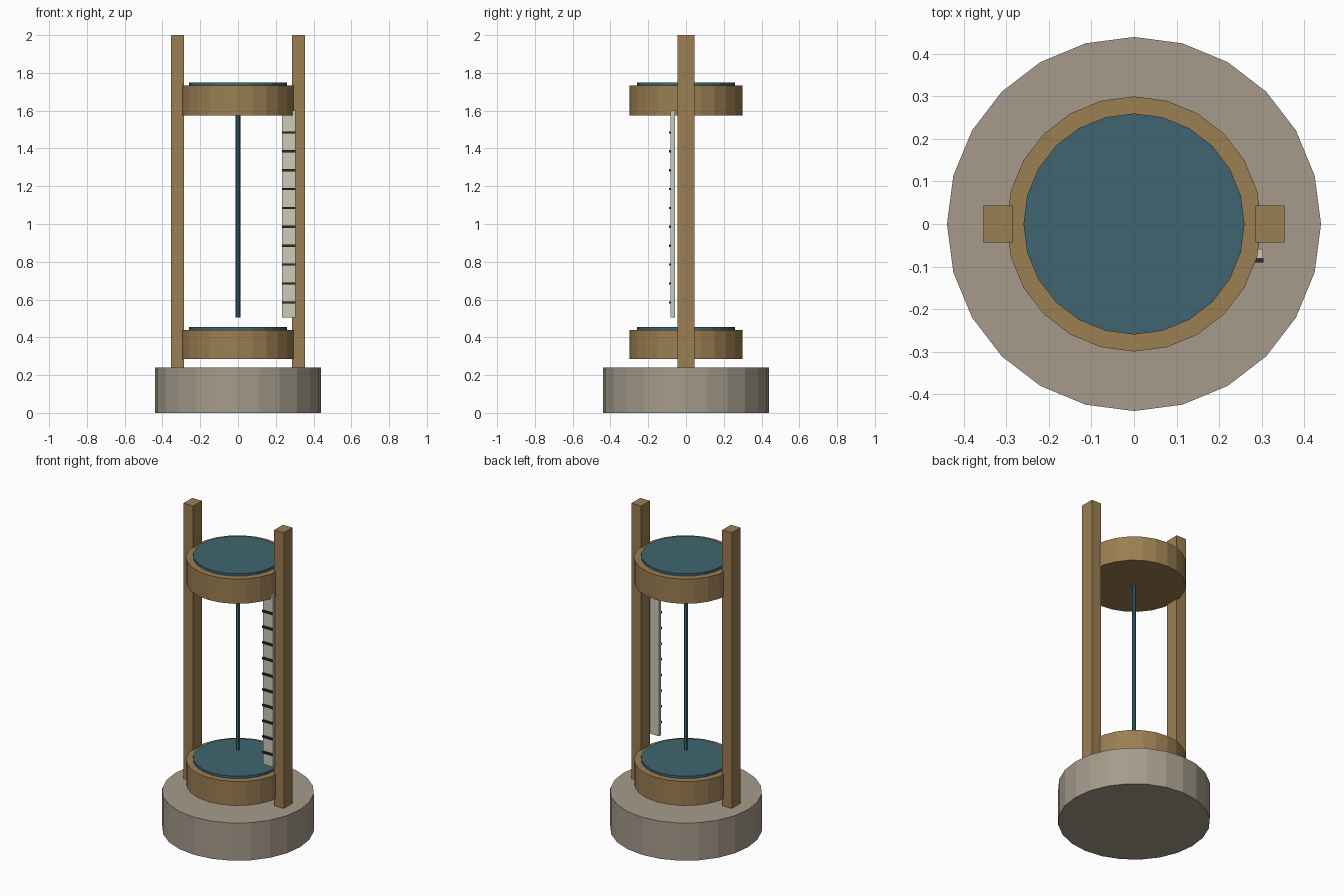
import bpy

if "Cube" in bpy.data.objects:
    bpy.data.objects.remove(bpy.data.objects["Cube"])


def material(name, rgb):
    mat = bpy.data.materials.new(name)
    mat.diffuse_color = (*rgb, 1)
    mat.use_nodes = True
    mat.node_tree.nodes["Principled BSDF"].inputs["Base Color"].default_value = mat.diffuse_color
    return mat


STONE = material("stone", (0.38, 0.33, 0.26))
WOOD = material("wood", (0.33, 0.21, 0.085))
WATER = material("water", (0.05, 0.13, 0.16))
IVORY = material("ivory", (0.62, 0.59, 0.50))
DARK = material("dark", (0.03, 0.025, 0.02))


def drum(name, radius, z0, z1, mat, sides=24):
    """Upright cylinder with a corner on the +x axis."""
    bpy.ops.mesh.primitive_cylinder_add(
        vertices=sides, radius=radius, depth=z1 - z0, location=(0, 0, (z0 + z1) / 2))
    obj = bpy.context.object
    obj.name = name
    obj.data.materials.append(mat)
    return obj


def box(name, x, y, z, mat):
    """Box given by its (min, max) range on each axis."""
    bpy.ops.mesh.primitive_cube_add(
        size=1, location=[(a + b) / 2 for a, b in (x, y, z)])
    obj = bpy.context.object
    obj.name = name
    obj.scale = [b - a for a, b in (x, y, z)]
    bpy.ops.object.transform_apply(location=False, rotation=False, scale=True)
    obj.data.materials.append(mat)
    return obj


# Stone base
drum("base", 0.44, 0, 0.24, STONE)

# Two wooden vessels, each with a disc of water standing just above the rim
for level, z0, z1 in (("lower", 0.285, 0.44), ("upper", 1.575, 1.733)):
    drum(level + "_vessel", 0.30, z0, z1, WOOD)
    drum(level + "_water", 0.26, z1 - 0.02, z1 + 0.015, WATER)

# Thin stream falling between the vessels
drum("water_stream", 0.013, 0.505, 1.58, WATER, sides=8)

# Side posts
for side, cx in (("left", -0.32), ("right", 0.32)):
    box(side + "_post", (cx - 0.034, cx + 0.034), (-0.044, 0.044), (0.24, 2.0), WOOD)

# Measuring scale with its tick marks
box("scale_plate", (0.232, 0.304), (-0.081, -0.059), (0.505, 1.602), IVORY)
for i in range(10):
    z = 0.585 + 0.1 * i
    box(f"scale_tick_{i + 1}", (0.232, 0.305), (-0.091, -0.080),
        (z - 0.006, z + 0.006), DARK)
